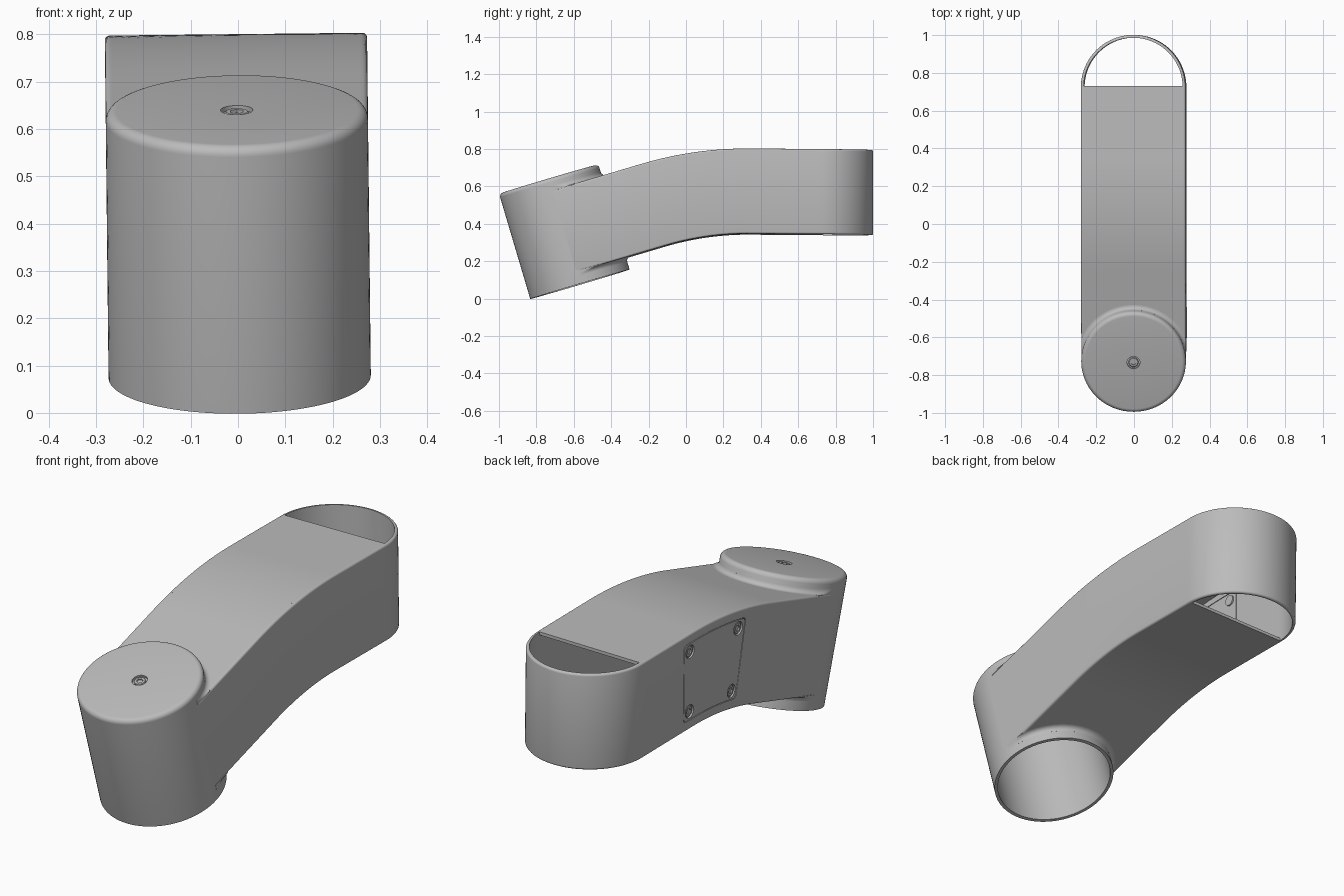
import bpy, bmesh
from math import sin, cos, pi, radians, sqrt, floor
from mathutils import Vector

cube = bpy.data.objects.get("Cube")
if cube:
    bpy.data.objects.remove(cube, do_unlink=True)

R, WALL = 0.277, 0.015           # outer radius, shell thickness
HALF, TALL = 0.2275, 0.2935      # half heights of the arm and of the barrel
AXIS_S, REAR_S, PANEL_S = -1.008, 0.394, 0.40
BEND_R, BEND = 1.775, radians(16.5)
ROLL = 0.011

grey = bpy.data.materials.new("plain grey")
grey.use_nodes = True
grey.diffuse_color = (0.5, 0.5, 0.5, 1)
grey.node_tree.nodes["Principled BSDF"].inputs["Base Color"].default_value = (0.5, 0.5, 0.5, 1)


def place(s, x, h):
    """Distance along the bent centreline, sideways, and height above it."""
    if s >= 0:
        y, z = 0.33 + s, 0.5725 - 0.008 * s + h
    else:
        a = min(-s / BEND_R, BEND)
        run = -s - a * BEND_R
        rad = BEND_R + h
        y = 0.33 - rad * sin(a) - run * cos(a)
        z = 0.5725 - BEND_R + rad * cos(a) - run * sin(a)
    return Vector((x - ROLL * (z - 0.4), y, z + ROLL * x))


def loft(name, rings):
    """Closed solid through a row of closed rings."""
    bm = bmesh.new()
    rows = [[bm.verts.new(p) for p in ring] for ring in rings]
    n = len(rows[0])
    for a, b in zip(rows, rows[1:]):
        for i in range(n):
            j = (i + 1) % n
            bm.faces.new((a[i], a[j], b[j], b[i]))
    bm.faces.new(rows[0])
    bm.faces.new(rows[-1])
    bmesh.ops.recalc_face_normals(bm, faces=bm.faces)
    mesh = bpy.data.meshes.new(name)
    bm.to_mesh(mesh)
    bm.free()
    mesh.materials.append(grey)
    obj = bpy.data.objects.new(name, mesh)
    bpy.context.collection.objects.link(obj)
    return obj


def revolve(name, profile, point, segs):
    """Turn (radius, depth, is_hex) rows; point maps (u, v, depth) to space."""
    rings = []
    for r, d, is_hex in profile:
        ring = []
        for i in range(segs):
            a = 2 * pi * i / segs
            rr = r / cos(a - (floor(a / (pi / 3) + 1e-6) + 0.5) * pi / 3) if is_hex else r
            ring.append(point(rr * cos(a), rr * sin(a), d))
        rings.append(ring)
    return loft(name, rings)


def cut(obj, cutter):
    mod = obj.modifiers.new("cut", 'BOOLEAN')
    mod.operation, mod.solver, mod.object = 'DIFFERENCE', 'EXACT', cutter
    bpy.context.view_layer.objects.active = obj
    bpy.ops.object.modifier_apply(modifier=mod.name)
    bpy.data.objects.remove(cutter, do_unlink=True)


def lerp(a, b, n):
    return [a + (b - a) * i / n for i in range(n + 1)]


parts = []

# Side wall: rounded-edge section swept round the U-shaped outline
outline = [(s, -R, 0, -1) for s in lerp(AXIS_S, REAR_S, 48)]
outline += [(REAR_S + R * cos(a), R * sin(a), cos(a), sin(a)) for a in lerp(-pi / 2, pi / 2, 48)[1:-1]]
outline += [(s, R, 0, 1) for s in lerp(REAR_S, AXIS_S, 48)]
E = 0.01
edge = [(E - E * sin(a), HALF - E + E * cos(a)) for a in lerp(0, pi / 2, 4)]
section = [(WALL, -HALF), (WALL, HALF)] + edge + [(i, -h) for i, h in reversed(edge)]
wall = loft("arm_side_wall", [[place(s - ns * i, x - nx * i, h) for i, h in section]
                              for s, x, ns, nx in outline])
parts.append(wall)

# Top and bottom panels, hollowed at the front to meet the barrel
for name, sign in (("arm_top_panel", 1), ("arm_bottom_panel", -1)):
    columns = []
    for a in lerp(-pi / 2, pi / 2, 32):
        x = (R - WALL) * sin(a)
        row = lerp(AXIS_S + sqrt((R - 0.007) ** 2 - x * x), PANEL_S, 48)
        columns.append([place(s, x, sign * HALF) for s in row] +
                       [place(s, x, sign * (HALF - WALL)) for s in reversed(row)])
    parts.append(loft(name, columns))

# Barrel: hollow, open below, soft top edge, screw pocket in the cap
B = 0.022
round_edge = [(R - B + B * cos(a), TALL - B + B * sin(a), 0) for a in lerp(0, pi / 2, 6)]
POCKET = 0.034
barrel = [(R - WALL, TALL - 0.02, 0), (R - WALL, -TALL, 0), (R, -TALL, 0)] + round_edge + \
         [(POCKET, TALL, 0), (POCKET, TALL - 0.01, 0)]
parts.append(revolve("front_barrel", barrel, lambda u, v, d: place(AXIS_S + u, v, d), 96))

# Fillets where the barrel rises out of the arm
F = 0.022
for name, sign in (("upper_fillet", 1), ("lower_fillet", -1)):
    curve = [(R + F - F * cos(a), HALF + F - F * sin(a)) for a in lerp(0, pi / 2, 6)]
    curve += [(R + F, HALF - 0.004), (R - 0.01, HALF - 0.004), (R - 0.01, HALF + F)]
    rings = []
    for a in lerp(-1.5, 1.5, 64):
        rings.append([place(AXIS_S + r * cos(a), max(-R, min(R, r * sin(a))), sign * h) for r, h in curve])
    parts.append(loft(name, rings))

# Side cover plate set into an opening in the wall
S0, S1, PH = -0.345, 0.086, 0.184


def plate(name, gap, x_out, x_in):
    c = 0.018
    lo, hi, top = S0 + gap + c, S1 - gap - c, PH - gap - c
    pts = []
    for s, h, start in ((hi, top, 0), (lo, top, 1), (lo, -top, 2), (hi, -top, 3)):
        pts += [(s + c * cos(a), h + c * sin(a)) for a in lerp(start * pi / 2, (start + 1) * pi / 2, 4)]
        if start == 0:
            pts += [(q, top + c) for q in lerp(hi, lo, 16)[1:-1]]
        if start == 2:
            pts += [(q, -top - c) for q in lerp(lo, hi, 16)[1:-1]]
    return loft(name, [[place(s, x, h) for s, h in pts] for x in (x_out, x_in)])


cut(wall, plate("opening_cutter", 0, -R - 0.03, -R + 0.03))
cover = plate("cover_plate", 0.003, -R, -R + WALL)
parts.append(cover)

# Socket-head screws
head = [(0.026, -0.022, 0), (0.026, -0.006, 0), (0.023, -0.003, 0),
        (0.013, -0.003, 1), (0.013, -0.013, 1)]
parts.append(revolve("cap_screw", head, lambda u, v, d: place(AXIS_S + u, v, TALL + d), 24))
for s in (S0 + 0.046, S1 - 0.046):
    for h in (-0.142, 0.142):
        def on_side(u, v, d, s=s, h=h):
            return place(s + u, -R - d, h + v)
        cut(cover, revolve("hole_cutter", [(0.031, 0.02, 0), (0.031, -0.009, 0)], on_side, 24))
        parts.append(revolve("cover_screw", head, on_side, 24))

# Smooth shading with crisp edges
bpy.ops.object.select_all(action='DESELECT')
for obj in parts:
    obj.select_set(True)
bpy.context.view_layer.objects.active = parts[0]
bpy.ops.object.shade_smooth_by_angle(angle=radians(32))
